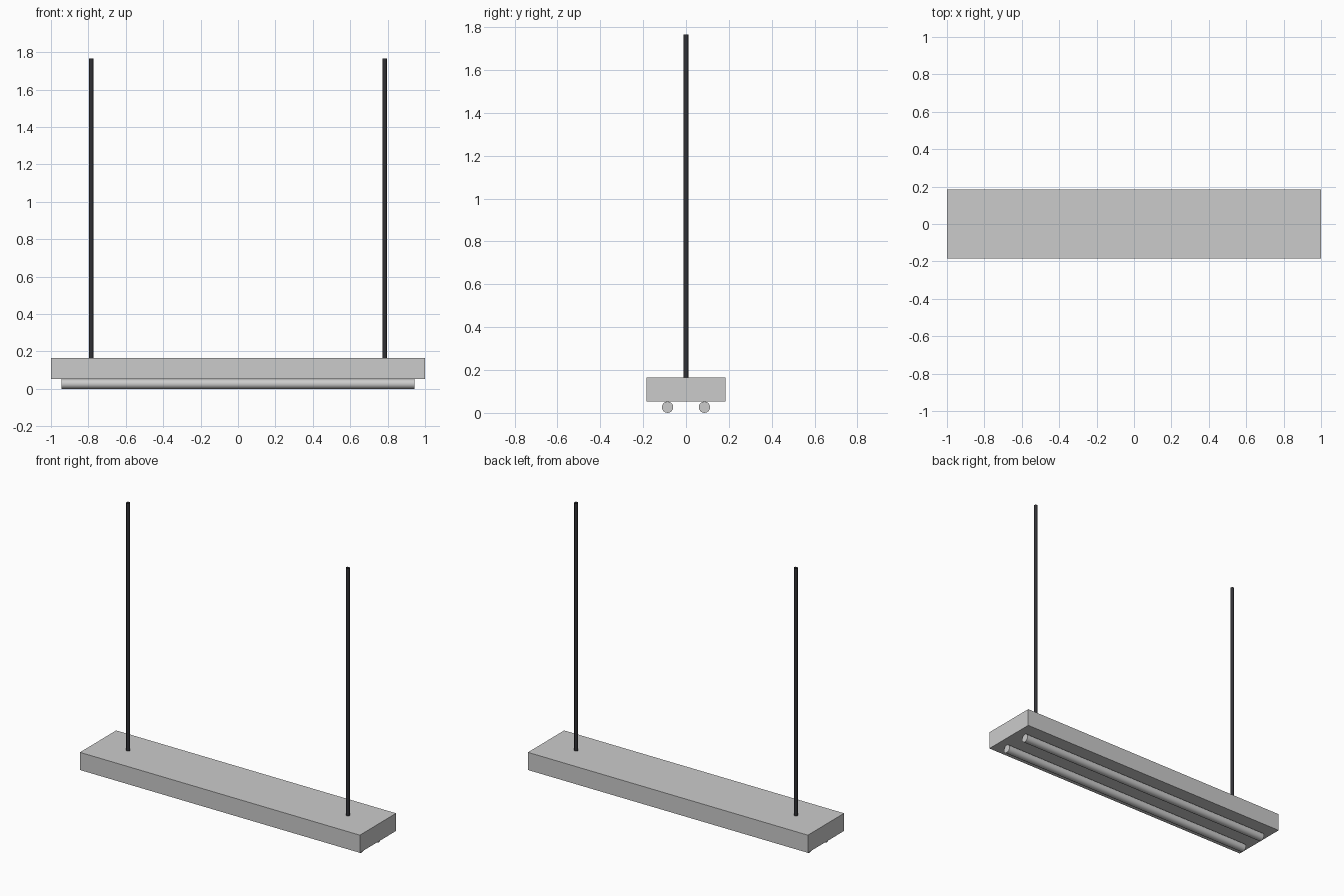
import bpy
from math import radians, pi

if "Cube" in bpy.data.objects:
    bpy.data.objects.remove(bpy.data.objects["Cube"])

BODY_HALF_W = 0.185
BODY_BOTTOM, BODY_TOP = 0.052, 0.166
ROD_TOP = 1.766


def smooth(obj):
    bpy.ops.object.select_all(action='DESELECT')
    obj.select_set(True)
    bpy.context.view_layer.objects.active = obj
    bpy.ops.object.shade_smooth_by_angle(angle=radians(50))


def cylinder(name, radius, length, location, rotation=(0, 0, 0), sides=16, caps='NGON'):
    bpy.ops.mesh.primitive_cylinder_add(vertices=sides, radius=radius, depth=length,
                                        end_fill_type=caps, location=location,
                                        rotation=rotation)
    obj = bpy.context.object
    obj.name = name
    smooth(obj)
    return obj


# Long box housing
bpy.ops.mesh.primitive_cube_add(size=1, location=(0, 0, (BODY_BOTTOM + BODY_TOP) / 2))
housing = bpy.context.object
housing.name = "lamp_housing"
housing.scale = (2.0, 2 * BODY_HALF_W, BODY_TOP - BODY_BOTTOM)
bpy.ops.object.transform_apply(location=False, rotation=False, scale=True)

dark = bpy.data.materials.new("dark_rod")
dark.diffuse_color = (0.03, 0.03, 0.035, 1)
dark.use_nodes = True
dark.node_tree.nodes["Principled BSDF"].inputs["Base Color"].default_value = dark.diffuse_color

for side, label in ((-1, "a"), (1, "b")):
    # Fluorescent tubes under the housing
    cylinder("light_tube_" + label, 0.0265, 1.888, (0, side * 0.086, 0.0265),
             (0, pi / 2, 0))
    # Thin open-ended suspension rods
    rod = cylinder("hanging_rod_" + label, 0.0115, ROD_TOP - BODY_TOP,
                   (side * 0.785, 0, (ROD_TOP + BODY_TOP) / 2), sides=12, caps='NOTHING')
    rod.data.materials.append(dark)
